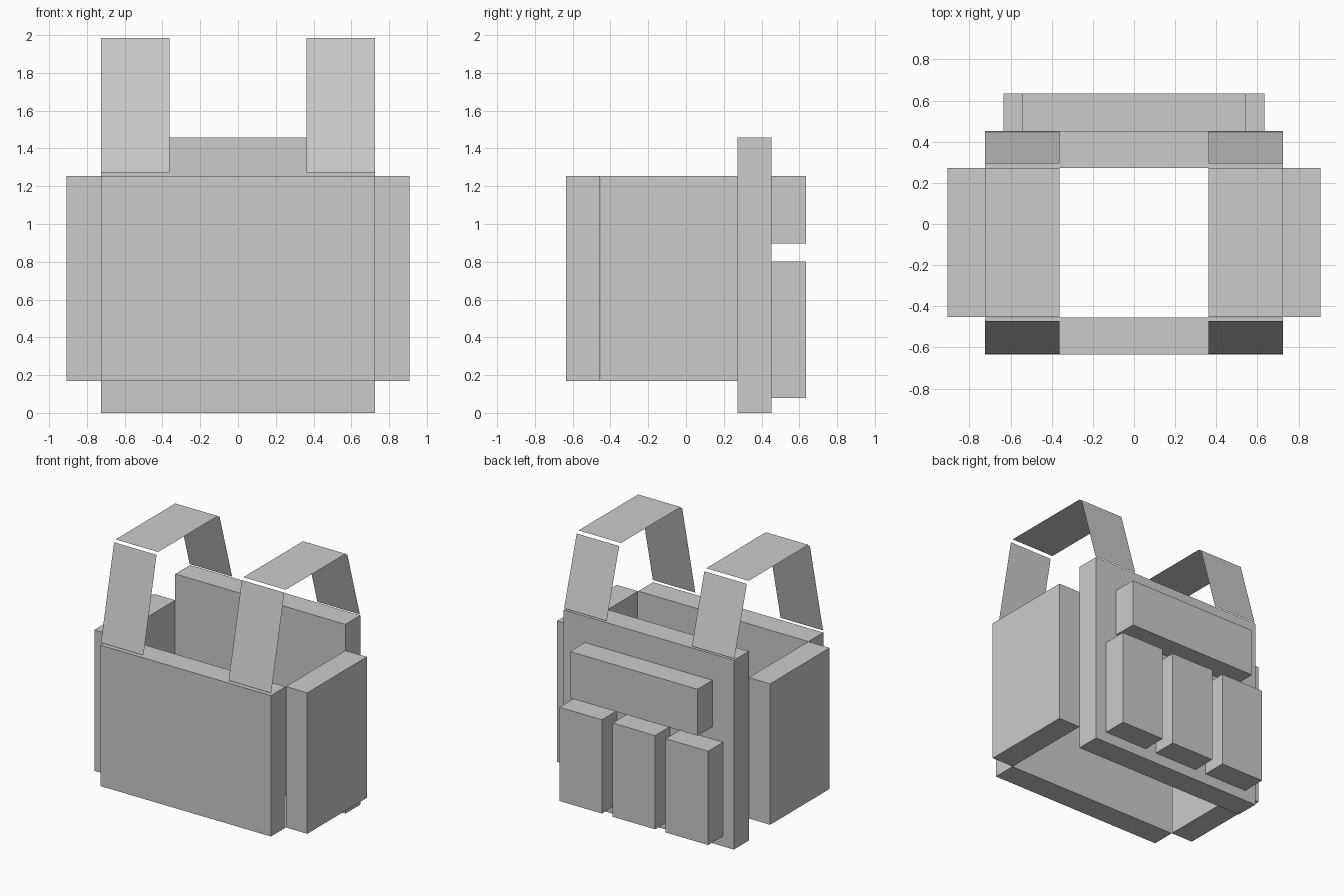
import bpy, bmesh

if "Cube" in bpy.data.objects:
    bpy.data.objects.remove(bpy.data.objects["Cube"])


def link(name, bm):
    mesh = bpy.data.meshes.new(name)
    bm.to_mesh(mesh)
    bm.free()
    obj = bpy.data.objects.new(name, mesh)
    bpy.context.collection.objects.link(obj)
    return obj


def box(name, x, y, z):
    """Box from (min, max) ranges along each axis."""
    bm = bmesh.new()
    bmesh.ops.create_cube(bm, size=1)
    for v in bm.verts:
        v.co = [r[0] if c < 0 else r[1] for c, r in zip(v.co, (x, y, z))]
    return link(name, bm)


def strip(name, x, start, end):
    """Flat strap segment between two (y, z) points."""
    bm = bmesh.new()
    pts = [(x[0], *start), (x[1], *start), (x[1], *end), (x[0], *end)]
    bm.faces.new([bm.verts.new(p) for p in pts])
    return link(name, bm)


W = 0.725  # half width of the vest

# Front and back panels
box("front_panel", (-W, W), (-0.635, -0.455), (0.17, 1.255))
box("back_panel", (-W, W), (0.272, 0.453), (0, 1.457))

# Side panels and shoulder straps, left and right
for side, s in (("left", -1), ("right", 1)):
    box(f"{side}_side_panel", sorted((s * W, s * 0.907)), (-0.453, 0.272), (0.17, 1.255))
    x = sorted((s * 0.363, s * W))
    strip(f"{side}_strap_front", x, (-0.632, 1.273), (-0.472, 1.985))
    strip(f"{side}_strap_top", x, (-0.453, 2.0), (0.272, 2.0))
    strip(f"{side}_strap_back", x, (0.295, 1.985), (0.447, 1.467))

# Pouches on the back: one wide above three upright ones
box("upper_pouch", (-0.543, 0.543), (0.453, 0.635), (0.897, 1.255))
for i in range(3):
    cx = (i - 1) * 0.453
    box(f"lower_pouch_{i + 1}", (cx - 0.181, cx + 0.181), (0.453, 0.635), (0.08, 0.802))
